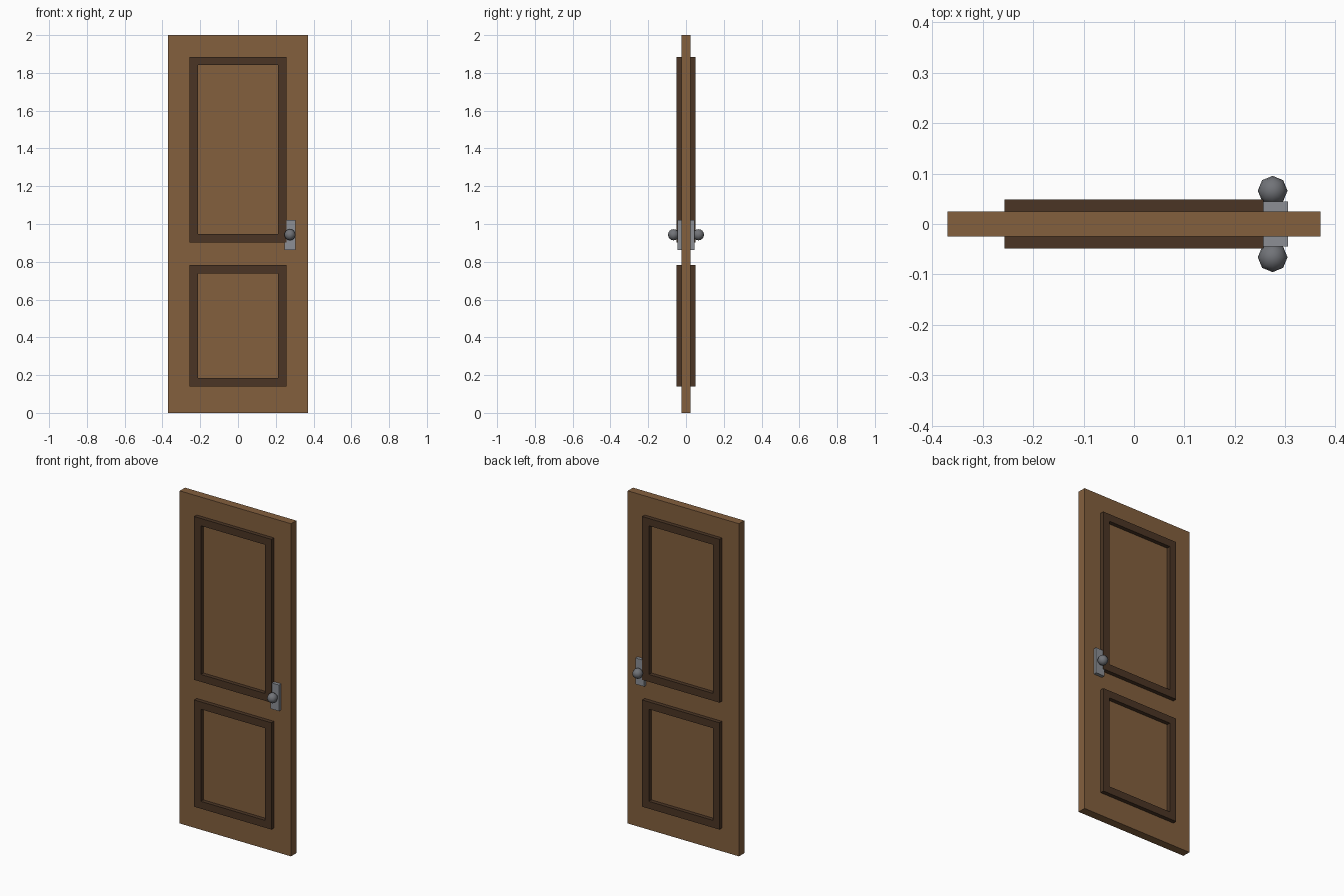
import bpy, bmesh, math
from mathutils import Matrix

if "Cube" in bpy.data.objects:
    bpy.data.objects.remove(bpy.data.objects["Cube"])


def material(name, rgb):
    m = bpy.data.materials.new(name)
    m.diffuse_color = (*rgb, 1)
    m.use_nodes = True
    m.node_tree.nodes["Principled BSDF"].inputs["Base Color"].default_value = m.diffuse_color
    return m


WOOD = material("brown wood", (0.228, 0.115, 0.048))
TRIM = material("dark wood", (0.070, 0.036, 0.018))
PLATE = material("light metal", (0.262, 0.275, 0.300))
KNOB = material("grey metal", (0.165, 0.172, 0.188))


def make(name, bm, mat):
    bmesh.ops.recalc_face_normals(bm, faces=bm.faces)
    me = bpy.data.meshes.new(name)
    bm.to_mesh(me)
    bm.free()
    me.materials.append(mat)
    ob = bpy.data.objects.new(name, me)
    bpy.context.collection.objects.link(ob)
    return ob


def box(name, x0, x1, y0, y1, z0, z1, mat):
    bm = bmesh.new()
    size = Matrix.Diagonal((x1 - x0, y1 - y0, z1 - z0, 1))
    mid = Matrix.Translation(((x0 + x1) / 2, (y0 + y1) / 2, (z0 + z1) / 2))
    bmesh.ops.create_cube(bm, size=1, matrix=mid @ size)
    return make(name, bm, mat)


def frame(name, half_w, z0, z1, width, y0, y1, mat):
    # rectangular ring: outer and inner loops joined on both sides
    bm = bmesh.new()
    loops = []
    for inset, y in ((0, y0), (0, y1), (width, y1), (width, y0)):
        w, a, b = half_w - inset, z0 + inset, z1 - inset
        loops.append([bm.verts.new((x, y, z)) for x, z in ((-w, a), (w, a), (w, b), (-w, b))])
    for k in range(4):
        p, q = loops[k], loops[(k + 1) % 4]
        for i in range(4):
            j = (i + 1) % 4
            bm.faces.new((p[i], p[j], q[j], q[i]))
    return make(name, bm, mat)


# door slab
box("door_slab", -0.37, 0.37, -0.025, 0.025, 0, 2, WOOD)

# trim frames and handles on both sides
for side, s in (("front", -1), ("back", 1)):
    frame(side + "_upper_trim", 0.257, 0.903, 1.885, 0.044, s * 0.025, s * 0.049, TRIM)
    frame(side + "_lower_trim", 0.257, 0.14, 0.782, 0.044, s * 0.025, s * 0.049, TRIM)
    y = sorted((s * 0.024, s * 0.045))
    box(side + "_handle_plate", 0.247, 0.305, *y, 0.863, 1.02, PLATE)
    bm = bmesh.new()
    bmesh.ops.create_uvsphere(bm, u_segments=8, v_segments=8, radius=0.0295,
                              matrix=Matrix.Translation((0.275, s * 0.066, 0.943)))
    knob = make(side + "_knob", bm, KNOB)
    knob.data.polygons.foreach_set("use_smooth", [True] * len(knob.data.polygons))
